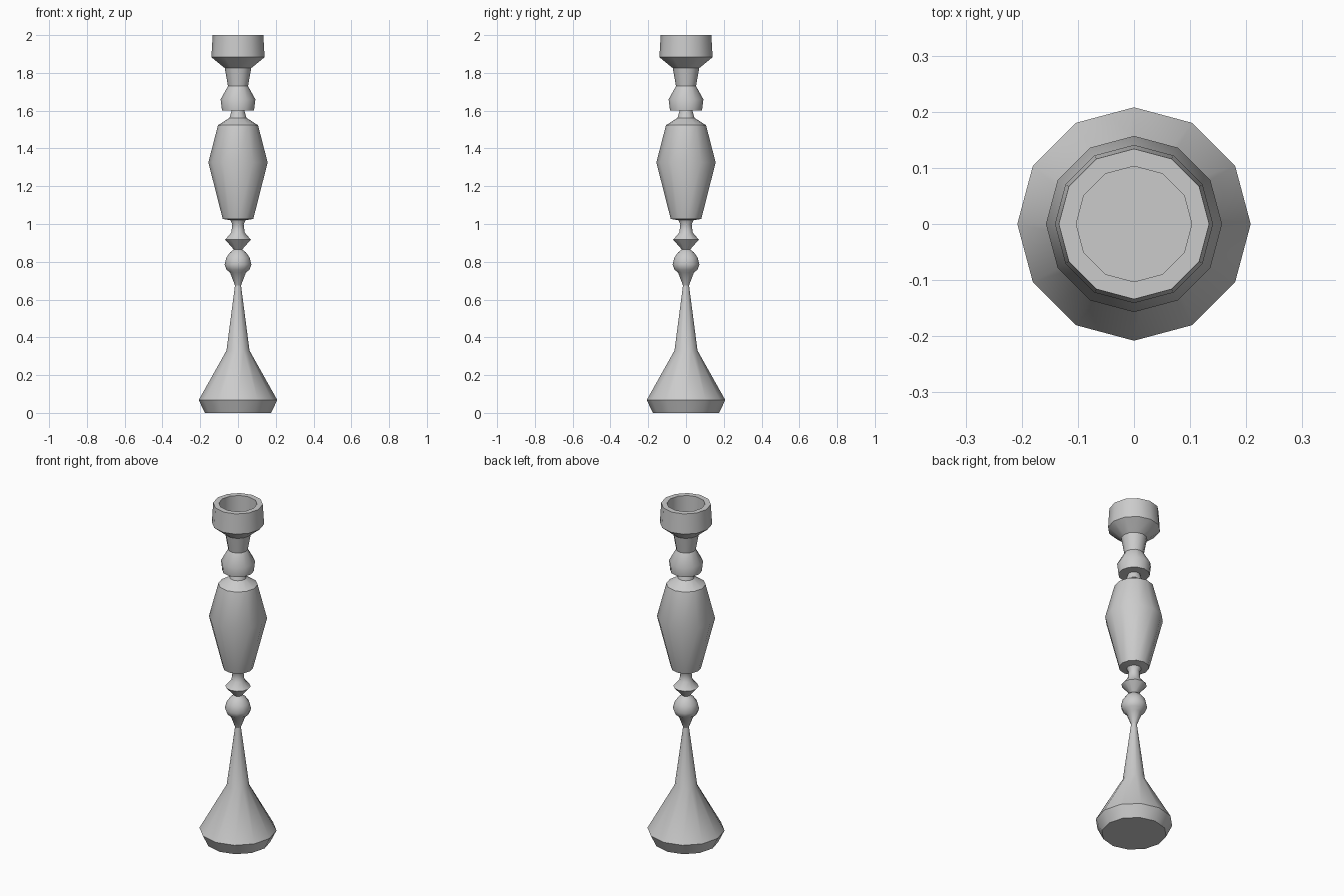
import bpy, bmesh, math

if "Cube" in bpy.data.objects:
    bpy.data.objects.remove(bpy.data.objects["Cube"])

SIDES = 12


def lathe(name, profile):
    """Revolve (radius, z) points, listed bottom/outside first; radius 0 closes to a point."""
    bm = bmesh.new()
    rings = []
    for r, z in profile:
        if r == 0:
            rings.append([bm.verts.new((0, 0, z))] * SIDES)
        else:
            rings.append([bm.verts.new((r * math.cos(math.tau * i / SIDES),
                                        r * math.sin(math.tau * i / SIDES), z))
                          for i in range(SIDES)])
    for low, high in zip(rings, rings[1:]):
        for i in range(SIDES):
            j = (i + 1) % SIDES
            corners = list(dict.fromkeys((low[i], low[j], high[j], high[i])))
            bm.faces.new(corners)
    mesh = bpy.data.meshes.new(name)
    bm.to_mesh(mesh)
    bm.free()
    obj = bpy.data.objects.new(name, mesh)
    bpy.context.collection.objects.link(obj)
    bpy.ops.object.select_all(action='DESELECT')
    obj.select_set(True)
    bpy.context.view_layer.objects.active = obj
    bpy.ops.object.shade_smooth_by_angle(angle=math.radians(35))
    return obj


# Flared foot with tall tapering neck
lathe("foot", [(0, 0), (0.175, 0), (0.208, 0.068), (0.061, 0.33), (0.016, 0.675)])

# Round bead on a small cone
lathe("bead", [(0.016, 0.675), (0.042, 0.743), (0.06, 0.757), (0.071, 0.785),
               (0.062, 0.822), (0.042, 0.85), (0.022, 0.865)])

# Sharp-edged disc and narrow neck
lathe("disc", [(0.022, 0.865), (0.068, 0.917), (0.035, 0.955),
               (0.03, 1.0), (0.04, 1.02)])

# Faceted vase-shaped body
lathe("body", [(0.04, 1.02), (0.081, 1.027), (0.157, 1.326), (0.106, 1.523),
               (0.045, 1.562), (0.033, 1.602)])

# Collar and stem below the cup
lathe("collar", [(0.033, 1.602), (0.085, 1.602), (0.092, 1.66),
                 (0.053, 1.73), (0.07, 1.825)])

# Hollow candle cup
lathe("cup", [(0.07, 1.825), (0.141, 1.883), (0.134, 2.0), (0.103, 2.0),
              (0.103, 1.9), (0, 1.9)])
